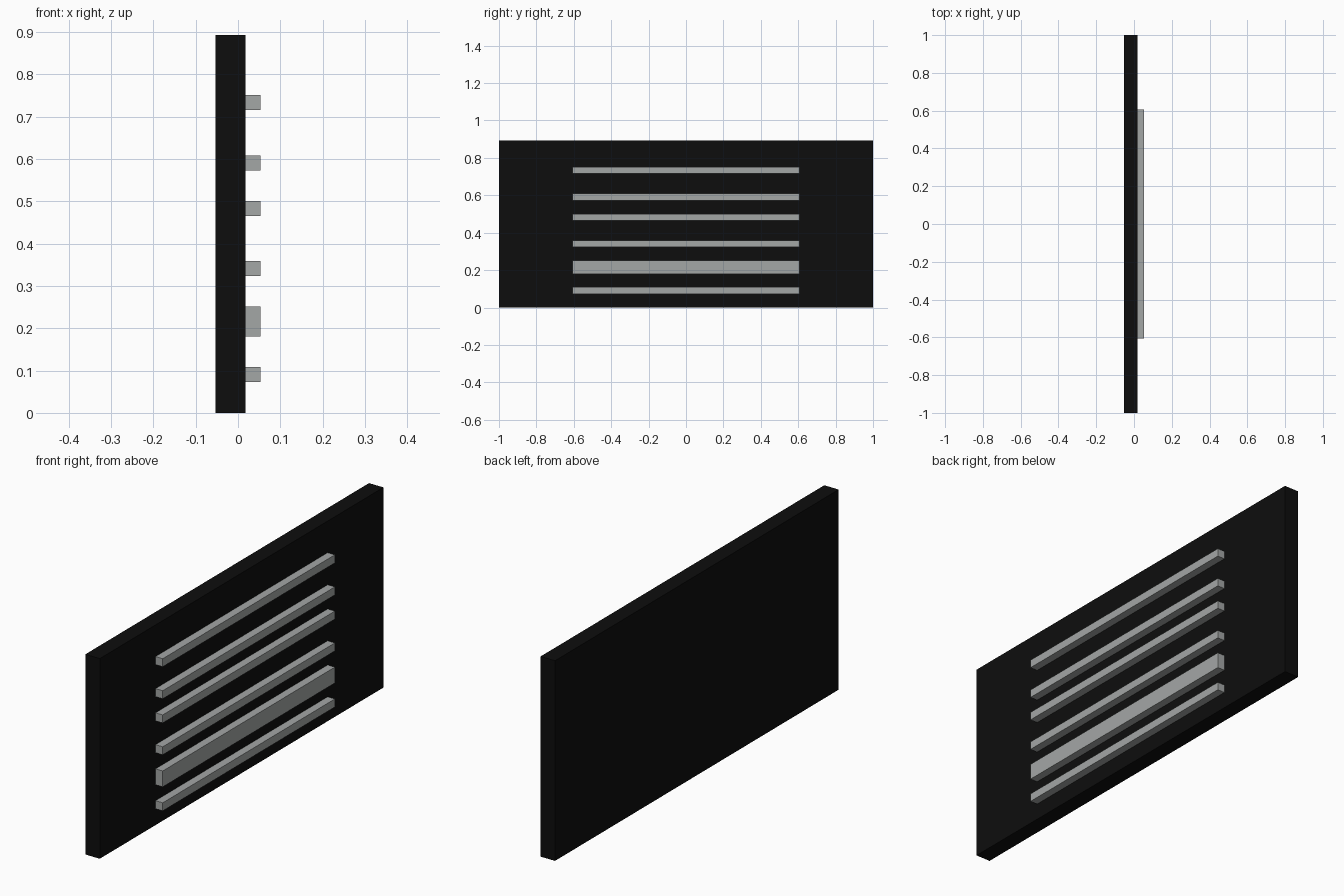
import bpy
import bmesh
from mathutils import Vector

if "Cube" in bpy.data.objects:
    bpy.data.objects.remove(bpy.data.objects["Cube"])


def material(name, colour):
    mat = bpy.data.materials.new(name)
    mat.diffuse_color = (*colour, 1.0)
    mat.use_nodes = True
    mat.node_tree.nodes["Principled BSDF"].inputs["Base Color"].default_value = mat.diffuse_color
    return mat


def box(name, low, high, mat):
    """Add a box spanning two opposite corners."""
    low, high = Vector(low), Vector(high)
    bm = bmesh.new()
    bmesh.ops.create_cube(bm, size=1.0)
    for v in bm.verts:
        v.co = (low + high) / 2 + v.co * (high - low)
    mesh = bpy.data.meshes.new(name)
    bm.to_mesh(mesh)
    bm.free()
    mesh.materials.append(mat)
    obj = bpy.data.objects.new(name, mesh)
    bpy.context.collection.objects.link(obj)
    return obj


black = material("black", (0.004, 0.004, 0.004))
grey = material("light grey", (0.37, 0.385, 0.38))

BACK, FACE, FRONT = -0.0535, 0.0178, 0.0535
HALF_BAR = 0.607

# Upright panel
box("panel", (BACK, -1, 0), (FACE, 1, 0.893), black)

# Horizontal bars on the panel face: bottom height and thickness
bars = [(0.073, 0.036), (0.180, 0.071), (0.323, 0.036),
        (0.465, 0.036), (0.573, 0.036), (0.716, 0.036)]
for i, (z, height) in enumerate(bars, 1):
    box(f"bar_{i}", (FACE, -HALF_BAR, z), (FRONT, HALF_BAR, z + height), grey)
